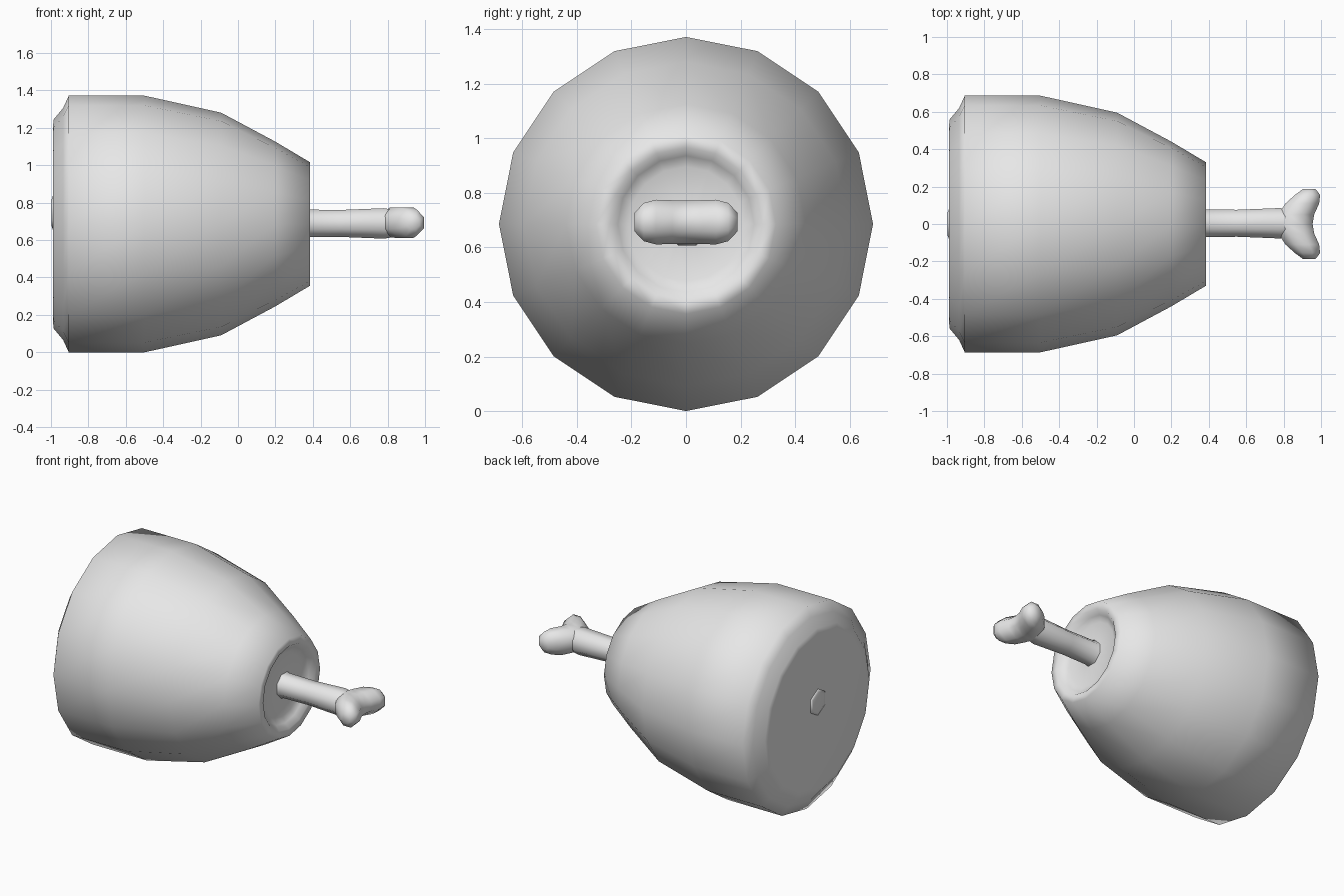
import bpy, bmesh, math
from mathutils import Vector

cube = bpy.data.objects.get("Cube")
if cube:
    bpy.data.objects.remove(cube, do_unlink=True)

grey = bpy.data.materials.new("plain_grey")
grey.use_nodes = True
grey.diffuse_color = (0.8, 0.8, 0.8, 1)
grey.node_tree.nodes["Principled BSDF"].inputs["Base Color"].default_value = (0.8, 0.8, 0.8, 1)

AXIS = 0.686  # height of the centre line


def ring(centre, u, v, sides, turn=0.0):
    """Points of a polygon spanned by the half-axes u and v."""
    step = math.tau / sides
    return [Vector(centre) + Vector(u) * math.cos((i + turn) * step)
            + Vector(v) * math.sin((i + turn) * step) for i in range(sides)]


def loft(name, rings, angle=80):
    """Skin a row of rings, cap both ends and shade smooth."""
    bm = bmesh.new()
    loops = [[bm.verts.new(p) for p in r] for r in rings]
    n = len(loops[0])
    for a, b in zip(loops, loops[1:]):
        for i in range(n):
            j = (i + 1) % n
            bm.faces.new((a[i], a[j], b[j], b[i]))
    bm.faces.new(loops[0])
    bm.faces.new(loops[-1])
    bmesh.ops.recalc_face_normals(bm, faces=bm.faces)
    mesh = bpy.data.meshes.new(name)
    bm.to_mesh(mesh)
    bm.free()
    mesh.materials.append(grey)
    obj = bpy.data.objects.new(name, mesh)
    bpy.context.collection.objects.link(obj)
    bpy.ops.object.select_all(action='DESELECT')
    obj.select_set(True)
    bpy.context.view_layer.objects.active = obj
    bpy.ops.object.shade_smooth_by_angle(angle=math.radians(angle))
    return obj


# Meat: turned profile with a stepped cut end and a dished bone end
profile = [(-0.99, 0.10), (-0.99, 0.52), (-0.985, 0.56), (-0.935, 0.62),
           (-0.905, 0.686), (-0.5, 0.686), (-0.09, 0.595), (0.2, 0.44),
           (0.385, 0.33), (0.385, 0.28), (0.355, 0.25), (0.335, 0.21),
           (0.345, 0.07)]
loft("meat", [ring((x, 0, AXIS), (0, 0, r), (0, r, 0), 16) for x, r in profile])

# Bone shaft: slightly flared tube
shaft = [(0.3, 0.1), (0.36, 0.08), (0.55, 0.078), (0.78, 0.088), (0.88, 0.07)]
loft("bone_shaft", [ring((x, 0.004, AXIS + 0.003), (0, 0, r), (0, r, 0), 8, 0.5)
                    for x, r in shaft])

# Bone knuckles: sections stacked across the shaft, bulging at both sides
half = [(0.0, 0.75, 0.955, 0.08), (0.05, 0.77, 0.963, 0.08),
        (0.11, 0.81, 0.99, 0.082), (0.155, 0.86, 0.995, 0.07),
        (0.188, 0.905, 0.97, 0.035)]
sections = [(-y, a, b, h) for y, a, b, h in reversed(half[1:])] + half
wide = 1 / math.cos(math.pi / 8)
loft("bone_knuckles", [ring(((a + b) / 2, y, AXIS + 0.007), ((b - a) / 2 * wide, 0, 0),
                            (0, 0, h * wide), 8, 0.5) for y, a, b, h in sections])

# Bone end showing in the cut face
loft("bone_stub", [ring((x, 0, AXIS + 0.06), (0, 0, r), (0, r, 0), 6)
                   for x, r in [(-0.96, 0.09), (-0.99, 0.09), (-0.997, 0.07)]])
